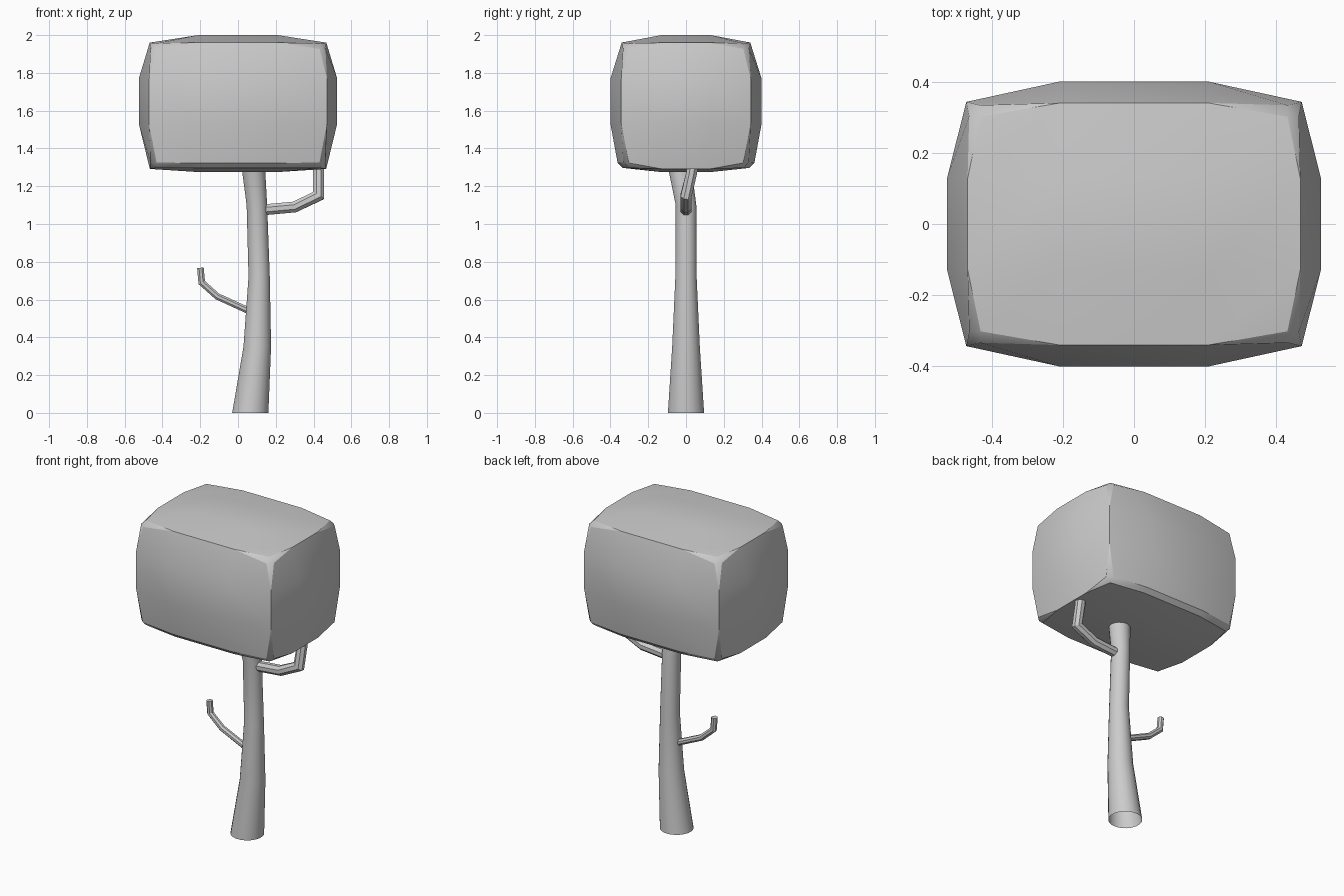
import bpy, bmesh, math
from mathutils import Vector

if "Cube" in bpy.data.objects:
    bpy.data.objects.remove(bpy.data.objects["Cube"])


def finish(name, bm, angle=30):
    bmesh.ops.recalc_face_normals(bm, faces=bm.faces)
    me = bpy.data.meshes.new(name)
    bm.to_mesh(me)
    bm.free()
    ob = bpy.data.objects.new(name, me)
    bpy.context.collection.objects.link(ob)
    bpy.ops.object.select_all(action='DESELECT')
    ob.select_set(True)
    bpy.context.view_layer.objects.active = ob
    bpy.ops.object.shade_smooth_by_angle(angle=math.radians(angle))
    return ob


def tube(name, path, sides, level=False, cap_end=False):
    """Sweep a round section along (x, y, z, radius) points; level keeps rings horizontal."""
    bm = bmesh.new()
    pts = [Vector(p[:3]) for p in path]
    rings = []
    for i, p in enumerate(pts):
        a = (p - pts[i - 1]).normalized() if i else (pts[1] - p).normalized()
        b = (pts[i + 1] - p).normalized() if i < len(pts) - 1 else a
        t = Vector((0, 0, 1)) if level else (a + b).normalized()
        side = Vector((0, 1, 0))
        side = (side - t * side.dot(t)).normalized()
        up = t.cross(side)
        r = path[i][3]
        miter = 1 if level else 1 / max(0.6, a.dot(t))
        ring = []
        for k in range(sides):
            w = 2 * math.pi * (k + 0.5) / sides
            ring.append(bm.verts.new(p + r * (side * math.cos(w) + up * math.sin(w) * miter)))
        rings.append(ring)
    for r0, r1 in zip(rings, rings[1:]):
        for k in range(sides):
            j = (k + 1) % sides
            bm.faces.new((r0[k], r0[j], r1[j], r1[k]))
    if cap_end:
        bm.faces.new(rings[-1])
    return finish(name, bm)


# Canopy: gridded box, bulged faces, chamfered box edges
bm = bmesh.new()
bmesh.ops.create_cube(bm, size=2)
bmesh.ops.subdivide_edges(bm, edges=bm.edges[:], cuts=2, use_grid_fill=True)
outer = lambda v: [abs(c) > 0.99 for c in v.co]
rim = [e for e in bm.edges
       if sum(a and b for a, b in zip(outer(e.verts[0]), outer(e.verts[1]))) == 2]
for v in bm.verts:
    ox, oy, oz = outer(v)
    sx, sy, sz = (math.copysign(1, c) for c in v.co)
    x = sx * (0.525 - 0.036 * (oy + oz) if ox else 0.21)
    y = sy * (0.40 - 0.038 * (ox + oz) if oy else 0.13)
    if not oz:
        z = 1.65 + 0.12 * sz
    elif sz > 0:
        z = 2.0 - 0.025 * (ox + oy)
    else:
        z = 1.275 + 0.022 * oy + 0.003 * ox
    v.co = (x, y, z)
bmesh.ops.bevel(bm, geom=rim, offset=0.026, segments=1, affect='EDGES')
finish("canopy", bm)

# Trunk: tapering and gently curved, open at the base
tube("trunk", [(0.065, 0, 0, 0.097), (0.102, 0, 0.35, 0.074), (0.112, 0, 0.72, 0.057),
               (0.10, 0, 1.10, 0.055), (0.083, -0.03, 1.28, 0.062),
               (0.07, -0.05, 1.40, 0.062)], 20, level=True)

# Branches
tube("upper_branch", [(0.10, 0, 1.072, 0.031), (0.30, 0, 1.09, 0.031), (0.425, 0, 1.15, 0.031),
                      (0.427, 0.03, 1.27, 0.031), (0.427, 0.035, 1.31, 0.031)], 8, cap_end=True)
tube("lower_branch", [(0.10, 0, 0.522, 0.019), (0.03, 0, 0.553, 0.019), (-0.11, 0, 0.617, 0.019),
                      (-0.192, 0, 0.69, 0.019), (-0.199, 0, 0.768, 0.019)], 8, cap_end=True)
